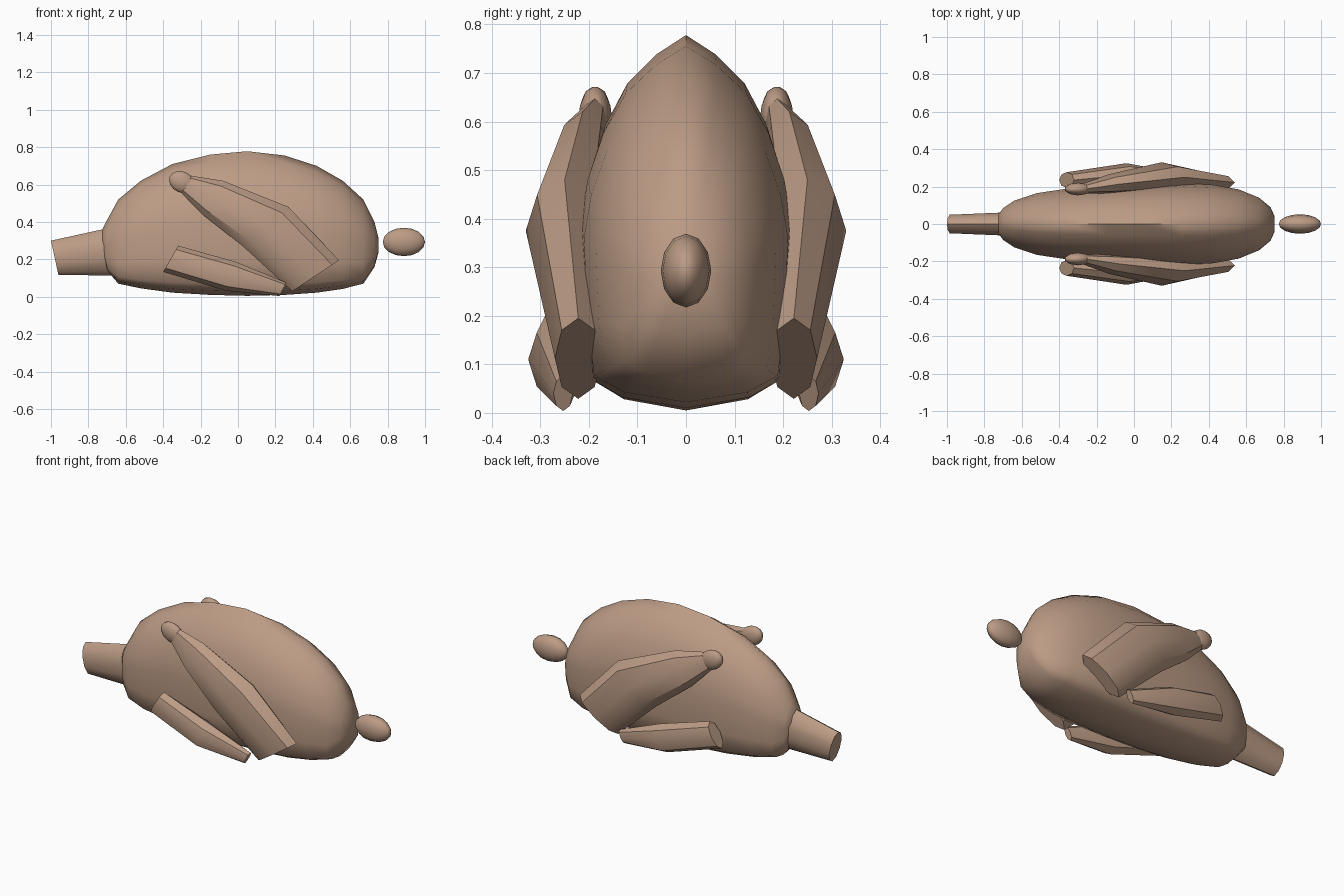
import bpy, bmesh, math
from mathutils import Vector

if "Cube" in bpy.data.objects:
    bpy.data.objects.remove(bpy.data.objects["Cube"])

skin = bpy.data.materials.new("roasted tan")
skin.diffuse_color = (0.50, 0.33, 0.235, 1)
skin.use_nodes = True
skin.node_tree.nodes["Principled BSDF"].inputs["Base Color"].default_value = skin.diffuse_color


def loft(name, rings, angle, mirror=False):
    """Skin a list of equal-sized rings, cap both ends, optionally mirror over y."""
    bm = bmesh.new()
    loops = [[bm.verts.new(p) for p in r] for r in rings]
    n = len(loops[0])
    for a, b in zip(loops, loops[1:]):
        for i in range(n):
            j = (i + 1) % n
            bm.faces.new((a[i], a[j], b[j], b[i]))
    bm.faces.new(loops[0])
    bm.faces.new(loops[-1])
    bmesh.ops.recalc_face_normals(bm, faces=bm.faces)
    me = bpy.data.meshes.new(name)
    bm.to_mesh(me)
    bm.free()
    ob = bpy.data.objects.new(name, me)
    bpy.context.collection.objects.link(ob)
    finish(ob, angle)
    if mirror:
        m = ob.modifiers.new("Mirror", 'MIRROR')
        m.use_axis = (False, True, False)
    return ob


def finish(ob, angle):
    ob.data.materials.append(skin)
    bpy.ops.object.select_all(action='DESELECT')
    ob.select_set(True)
    bpy.context.view_layer.objects.active = ob
    bpy.ops.object.shade_smooth_by_angle(angle=math.radians(angle))


def limb_ring(x, y, z, dx, dz, w, n=8):
    """Oval ring: (dx, dz) is its half height vector, w its half width in y."""
    ts = [2 * math.pi * i / n for i in range(n)]
    return [Vector((x + dx * math.cos(t), y + w * math.sin(t), z + dz * math.cos(t))) for t in ts]


# Body: egg-shaped section (height share, width share), ridge on top
half = [(0, 0), (.03, .6), (.08, .9), (.25, .97), (.5, 1), (.63, .93),
        (.76, .78), (.87, .57), (.95, .28), (1, 0)]
section = half + [(h, -w) for h, w in half[-2:0:-1]]
stations = [  # x, bottom, top, half width
    (-.725, .25, .36, .05), (-.70, .14, .41, .085), (-.64, .07, .52, .125),
    (-.52, .045, .62, .165), (-.35, .022, .71, .19), (-.15, .01, .76, .205),
    (.05, .005, .778, .213), (.25, .01, .755, .218), (.42, .022, .70, .21),
    (.56, .042, .62, .185), (.67, .07, .52, .14), (.73, .16, .40, .09),
    (.752, .24, .31, .04)]
loft("body", [[(x, w * f, lo + (hi - lo) * h) for h, f in section]
              for x, lo, hi, w in stations], 60)

# Neck stump
loft("neck", [limb_ring(-.98, 0, .208, -.02, .092, .052, 10),
              limb_ring(-.66, 0, .242, -.02, .128, .066, 10)], 40)

# Tail nub
bpy.ops.mesh.primitive_uv_sphere_add(segments=12, ring_count=8, radius=1,
                                     location=(.887, 0, .293), rotation=(0, math.pi / 2, 0))
tail = bpy.context.object
tail.name = "tail"
tail.scale = (.076, .052, .113)
finish(tail, 60)

# Thighs with bone knobs
loft("thigh", [limb_ring(-.28, .188, .605, .03, .042, .025),
               limb_ring(-.135, .213, .53, .055, .09, .053),
               limb_ring(.148, .25, .375, .122, .105, .08),
               limb_ring(.415, .222, .112, .125, .083, .048)], 35, True)
for side, s in (("left", 1), ("right", -1)):
    bpy.ops.mesh.primitive_uv_sphere_add(segments=10, ring_count=8, radius=1,
                                         location=(-.30, s * .187, .613),
                                         rotation=(0, math.radians(25), 0))
    knob = bpy.context.object
    knob.name = side + "_leg_knob"
    knob.scale = (.075, .034, .056)
    finish(knob, 60)

# Wings
loft("wing", [limb_ring(-.36, .235, .203, .04, .07, .042),
              limb_ring(-.04, .265, .11, .025, .078, .06),
              limb_ring(.24, .253, .04, .018, .036, .02)], 35, True)
